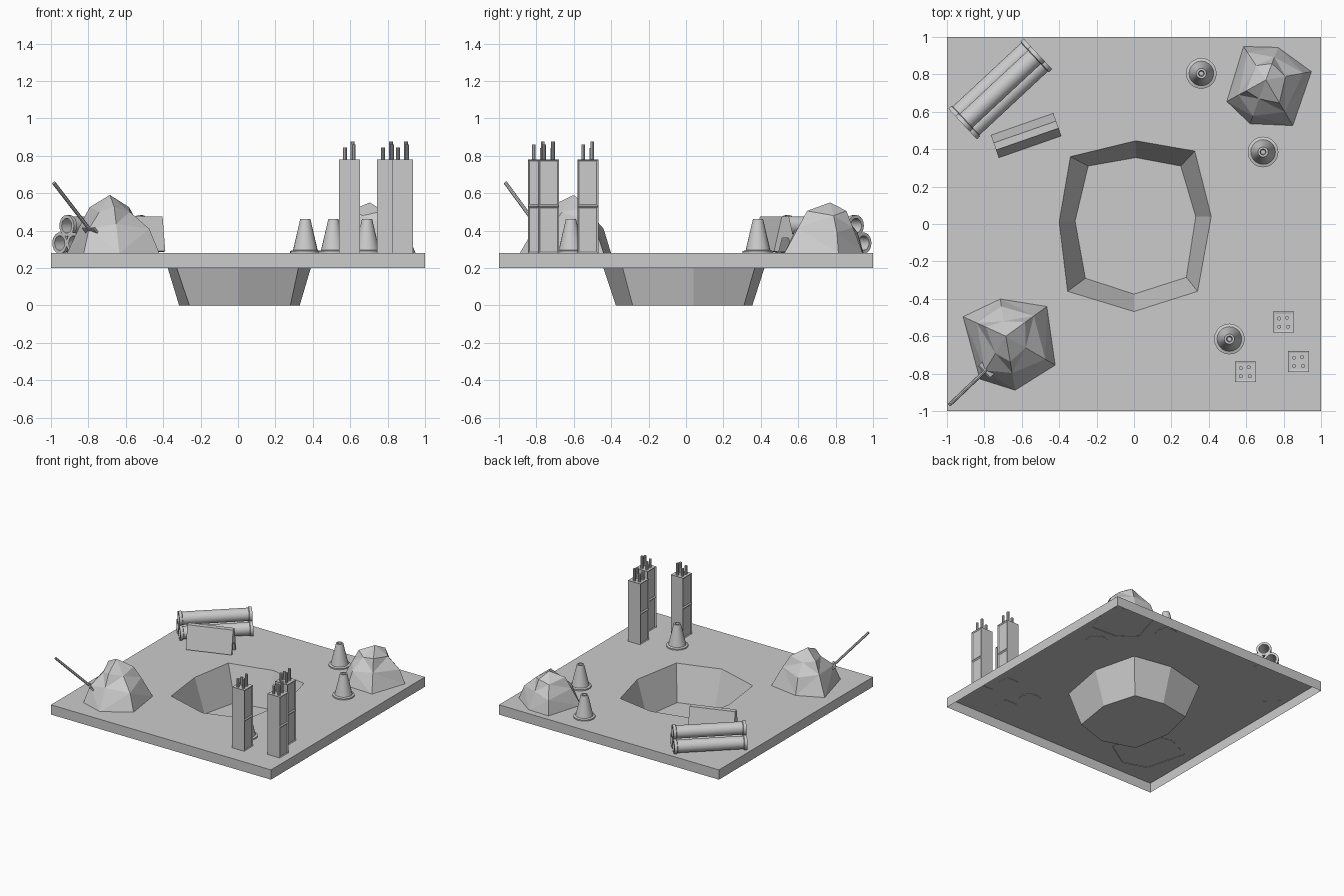
import bpy, bmesh, math
from mathutils import Vector

if "Cube" in bpy.data.objects:
    bpy.data.objects.remove(bpy.data.objects["Cube"])

GROUND = 0.28
BASE = 0.277          # parts sink slightly into the slab
Z = Vector((0, 0, 1))


def finish(name, bm, smooth=False):
    bmesh.ops.recalc_face_normals(bm, faces=bm.faces)
    me = bpy.data.meshes.new(name)
    bm.to_mesh(me)
    bm.free()
    ob = bpy.data.objects.new(name, me)
    bpy.context.collection.objects.link(ob)
    if smooth:
        bpy.ops.object.select_all(action='DESELECT')
        ob.select_set(True)
        bpy.context.view_layer.objects.active = ob
        bpy.ops.object.shade_smooth_by_angle(angle=math.radians(35))
    return ob


def loft(bm, rings, closed=False, caps=(True, True)):
    vs = [[bm.verts.new(p) for p in r] for r in rings]
    pairs = list(zip(vs, vs[1:])) + ([(vs[-1], vs[0])] if closed else [])
    for a, b in pairs:
        for i in range(len(a)):
            j = (i + 1) % len(a)
            bm.faces.new((a[i], a[j], b[j], b[i]))
    if not closed:
        if caps[0]:
            bm.faces.new(vs[0])
        if caps[1]:
            bm.faces.new(vs[-1])
    return vs


def turned(bm, profile, centre, axis, side, n, closed=False):
    """Revolve (radius, distance) pairs about an axis."""
    centre, axis, side = Vector(centre), Vector(axis).normalized(), Vector(side).normalized()
    other = axis.cross(side)
    angles = [2 * math.pi * i / n for i in range(n)]
    loft(bm, [[centre + axis * t + (side * math.cos(a) + other * math.sin(a)) * r
               for a in angles] for r, t in profile], closed)


# Ground: open-bottomed slab with a tapered eight-sided pit
rim = [(.01, .445), (.325, .39), (.413, .04), (.34, -.36),
       (0, -.468), (-.355, -.36), (-.4, .01), (-.34, .36)]
floor = [(.01, .355), (.25, .31), (.33, .04), (.28, -.285),
         (0, -.375), (-.26, -.29), (-.315, .015), (-.245, .31)]
square = [(-1, -1), (1, -1), (1, 1), (-1, 1)]
bm = bmesh.new()
skirt = loft(bm, [[(x, y, .2) for x, y in square],
                  [(x, y, GROUND) for x, y in square]], caps=(False, False))
pit = loft(bm, [[(x, y, 0) for x, y in floor],
                [(x, y, GROUND) for x, y in rim]], caps=(True, False))
edges = [bm.edges.get((r[i], r[(i + 1) % len(r)]))
         for r in (skirt[1], pit[1]) for i in range(len(r))]
bmesh.ops.triangle_fill(bm, use_beauty=True, use_dissolve=False, edges=edges)
finish("ground_with_pit", bm)


# Faceted dirt heaps
def heap(name, outline, top, levels):
    bm = bmesh.new()
    cx, cy, cz = top
    rings = []
    for k, (z, s) in enumerate(levels):
        ring = []
        for i, (x, y) in enumerate(outline):
            f = s * (1 + (.09 if (i + k) % 2 else -.07) * (k > 0))
            dz = (.015 if i % 2 else -.01) * (k > 0)
            ring.append((cx + (x - cx) * f, cy + (y - cy) * f, z + dz))
        rings.append(ring)
    last = loft(bm, rings, caps=(False, False))[-1]
    tip = bm.verts.new(top)
    for i in range(len(last)):
        bm.faces.new((last[i], last[(i + 1) % len(last)], tip))
    bmesh.ops.triangulate(bm, faces=bm.faces[:])
    finish(name, bm)


heap("dirt_heap_front",
     [(-.715, -.40), (-.465, -.44), (-.42, -.755), (-.635, -.89), (-.825, -.83), (-.915, -.495)],
     (-.685, -.60, .59), [(BASE, 1), (.42, .73), (.51, .43)])
heap("dirt_heap_back",
     [(.585, .95), (.77, .945), (.95, .815), (.85, .525), (.62, .535), (.495, .655)],
     (.705, .77, .55), [(BASE, 1), (.40, .75), (.49, .46)])

# Shovel stuck in the front heap
end, grip = Vector((-.785, -.775, .395)), Vector((-.985, -.965, .655))
axis = end - grip
across = axis.cross(Z).normalized()
normal = axis.cross(across).normalized()
bm = bmesh.new()
turned(bm, [(.01, 0), (.01, axis.length)], grip, axis, across, 8)
finish("shovel_handle", bm, True)
bm = bmesh.new()
axis.normalize()
loft(bm, [[end + axis * t + across * (w * s) + normal * (.006 * d)
           for s, d in ((-1, -1), (1, -1), (1, 1), (-1, 1))]
          for t, w in ((-.03, .045), (.08, .045), (.13, .01))])
finish("shovel_blade", bm)

# Traffic cones: round flange and hollow-tipped body
cone_profile = [(.082, BASE), (.082, .29), (.066, .295), (.027, .462), (.016, .462), (.012, .43)]
for n, (x, y) in enumerate([(.36, .805), (.69, .385), (.51, -.615)]):
    bm = bmesh.new()
    turned(bm, cone_profile, (x, y, 0), Z, (1, 0, 0), 20)
    finish(f"cone_{n + 1}", bm, True)

# Concrete columns with recessed panels and reinforcing bars
for n, (x, y) in enumerate([(.80, -.525), (.88, -.735), (.595, -.79)]):
    bm = bmesh.new()
    h = .056
    loft(bm, [[(x - h, y - h, z), (x + h, y - h, z), (x + h, y + h, z), (x - h, y + h, z)]
              for z in (BASE, .53, .78)])
    bmesh.ops.recalc_face_normals(bm, faces=bm.faces)
    bm.normal_update()
    panels = [f for f in bm.faces if abs(f.normal.x) > .9]
    top = [f for f in bm.faces if f.normal.z > .9]
    bmesh.ops.inset_individual(bm, faces=panels, thickness=.013, depth=-.008)
    bmesh.ops.inset_individual(bm, faces=top, thickness=.017, depth=-.003)
    finish(f"column_{n + 1}", bm)
    bm = bmesh.new()
    for dx, dy, z in ((-.024, -.024, .845), (.024, -.024, .86), (.018, .024, .875), (-.024, .02, .84)):
        turned(bm, [(.0105, .76), (.0105, z)], (x + dx, y + dy, 0), Z, (1, 0, 0), 10)
    finish(f"column_bars_{n + 1}", bm, True)

# Stack of three hollow pipes with end collars
u = Vector((.73, .68, 0)).normalized()
v = Vector((u.y, -u.x, 0))
L, R, C, I = .275, .05, .057, .039
pipe = [(I, -L), (C, -L), (C, -L + .022), (R, -L + .026),
        (R, L - .026), (C, L - .022), (C, L), (I, L)]
for n, (off, z) in enumerate([(-.055, .333), (.055, .333), (0, .426)]):
    bm = bmesh.new()
    turned(bm, pipe, Vector((-.715, .722, z)) + v * off, u, v, 20, closed=True)
    finish(f"pipe_{n + 1}", bm, True)

# Wedge road barrier with an open channel underneath
w = Vector((.944, .33, 0)).normalized()
p = Vector((w.y, -w.x, 0))
section = [(-.064, .285), (-.02, .475), (.02, .475), (.064, .29),
           (.038, .285), (.018, .36), (-.018, .36), (-.038, .285)]
centre = Vector((-.577, .473, 0))
bm = bmesh.new()
loft(bm, [[centre + w * t + p * a + Z * z for a, z in section] for t in (-.177, .177)])
finish("road_barrier", bm)
